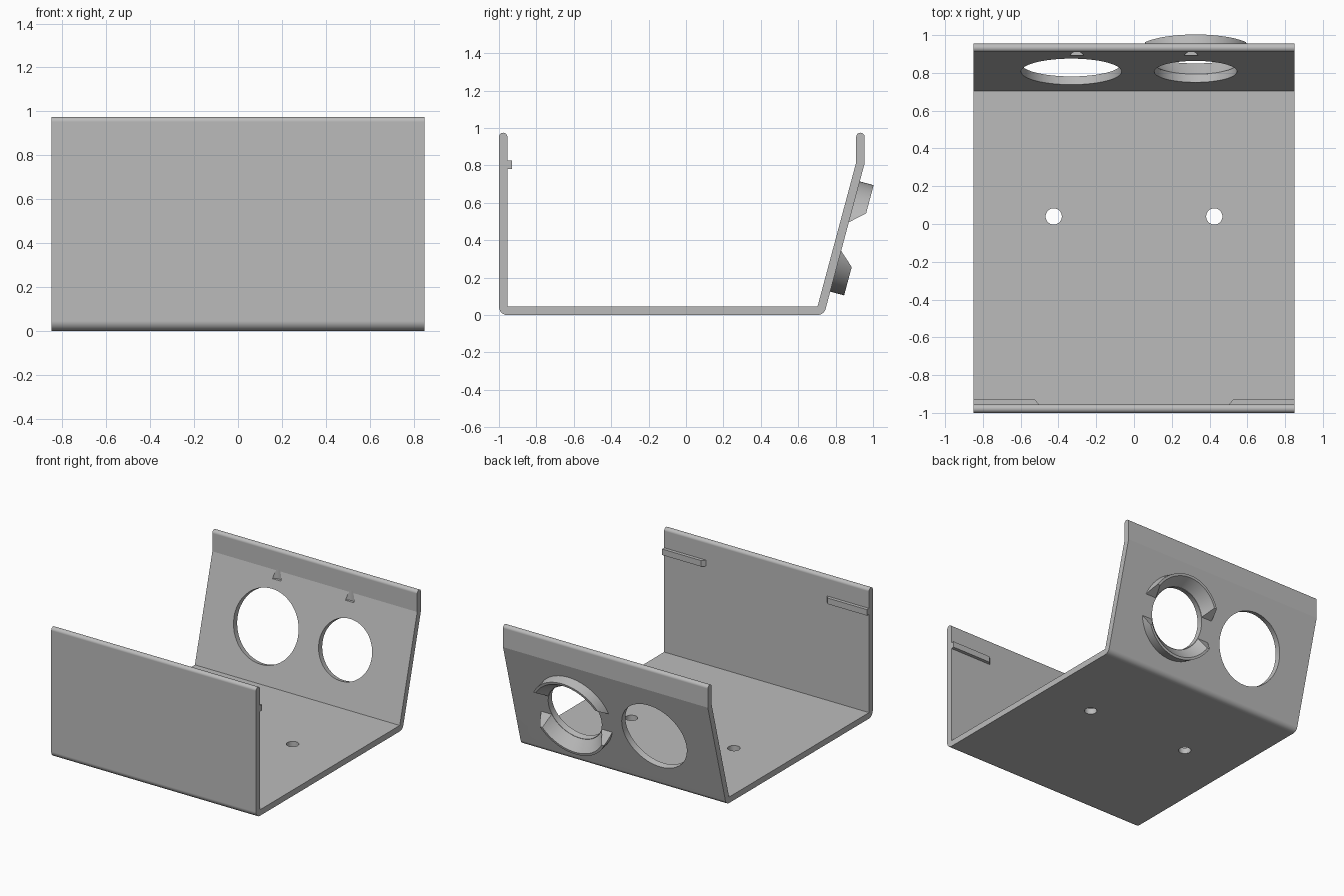
import bpy, bmesh, math
from mathutils import Matrix, Vector

cube = bpy.data.objects.get("Cube")
if cube:
    bpy.data.objects.remove(cube, do_unlink=True)

HALF_W = 0.85          # half width of the bracket
T = 0.045              # sheet thickness
TILT = math.radians(15)
S, C = math.sin(TILT), math.cos(TILT)
TOP = 0.975

grey = bpy.data.materials.new("plain grey")
grey.use_nodes = True
grey.diffuse_color = (0.5, 0.5, 0.5, 1)
grey.node_tree.nodes["Principled BSDF"].inputs["Base Color"].default_value = grey.diffuse_color

# Local frame on the outer face of the sloped panel: Y up the slope, Z outwards
def panel_frame(x):
    m = Matrix(((-1, 0, 0), (0, S, C), (0, C, -S))).transposed().to_4x4()
    m.translation = Vector((x, 0.85, 0.42))
    return m

def make_object(name, bm, matrix=Matrix()):
    bmesh.ops.recalc_face_normals(bm, faces=bm.faces)
    mesh = bpy.data.meshes.new(name)
    bm.to_mesh(mesh)
    bm.free()
    mesh.transform(matrix)
    mesh.materials.append(grey)
    obj = bpy.data.objects.new(name, mesh)
    bpy.context.collection.objects.link(obj)
    return obj

def extrude(name, points, vector, matrix=Matrix()):
    bm = bmesh.new()
    face = bm.faces.new([bm.verts.new(p) for p in points])
    res = bmesh.ops.extrude_face_region(bm, geom=[face])
    verts = [g for g in res["geom"] if isinstance(g, bmesh.types.BMVert)]
    bmesh.ops.translate(bm, verts=verts, vec=vector)
    return make_object(name, bm, matrix)

def cylinder(name, radius, depth, matrix, segments=64):
    bm = bmesh.new()
    bmesh.ops.create_cone(bm, cap_ends=True, segments=segments,
                          radius1=radius, radius2=radius, depth=depth)
    return make_object(name, bm, matrix)

def cut(obj, cutter):
    cutter.hide_render = True
    mod = obj.modifiers.new("cut", 'BOOLEAN')
    mod.operation = 'DIFFERENCE'
    mod.solver = 'EXACT'
    mod.object = cutter
    bpy.context.view_layer.objects.active = obj
    bpy.ops.object.modifier_apply(modifier=mod.name)
    bpy.data.objects.remove(cutter, do_unlink=True)

def arc(cy, cz, r, start, end, n):
    angles = [math.radians(start + (end - start) * i / n) for i in range(n + 1)]
    return [(cy + r * math.cos(a), cz + r * math.sin(a)) for a in angles]

# Bent sheet: one side profile extruded across the width
R = T / 2
foot_y = 0.703
profile = arc(-1 + T, T, T, 180, 270, 8)                   # front lower bend
profile += arc(foot_y, T, T, 270, 345, 7)                  # back lower bend
profile += [(0.955, 0.811)]
profile += arc(0.955 - R, TOP - R, R, 0, 180, 14)          # back top edge
profile += [(0.91, 0.817), (foot_y, T), (-1 + T, T)]
profile += arc(-1 + R, TOP - R, R, 0, 180, 14)             # front top edge
bracket = extrude("bent_sheet", [(-HALF_W, y, z) for y, z in profile], (2 * HALF_W, 0, 0))

# Large openings in the sloped panel
for x, radius in ((-0.332, 0.266), (0.326, 0.219)):
    cut(bracket, cylinder("opening_cutter", radius, 0.3, panel_frame(x)))

for side in (-1, 1):
    # Screw holes in the floor
    cut(bracket, cylinder("screw_cutter", 0.043, 0.3, Matrix.Translation((side * 0.425, 0.04, 0)), 32))
    # Small flat-bottomed pockets above the openings
    cut(bracket, cylinder("pocket_cutter", 0.043, 0.075,
                          Matrix.Translation((side * 0.303, 0.870, 0.7925)), 32))

# Collar with flared inside, around the smaller opening
section = [(0.219, -0.003), (0.305, -0.003), (0.305, 0.077), (0.287, 0.077)]
steps = 72
bm = bmesh.new()
rings = []
for i in range(steps):
    a = math.tau * i / steps
    rings.append([bm.verts.new((r * math.cos(a), r * math.sin(a), h)) for r, h in section])
for i in range(steps):
    a, b = rings[i], rings[(i + 1) % steps]
    for j in range(4):
        k = (j + 1) % 4
        bm.faces.new((a[j], a[k], b[k], b[j]))
collar = make_object("split_collar", bm, panel_frame(0.326))

# Widening slot that splits the collar in two arcs
slot = [(-0.5, -0.07, -0.01), (-0.5, 0.07, -0.01), (-0.5, 0.16, 0.09), (-0.5, -0.16, 0.09)]
cut(collar, extrude("slot_cutter", slot, (1, 0, 0), panel_frame(0.326)))

# Small ribs inside the front wall, one at each end
for side, label in ((-1, "right"), (1, "left")):
    plan = [(HALF_W, -0.957), (HALF_W, -0.93), (0.525, -0.93), (0.5, -0.957)]
    extrude(label + "_rib", [(side * x, y, 0.782) for x, y in plan], (0, 0, 0.045))

# Smooth the round surfaces, keep flats flat
for obj in (bracket, collar):
    bpy.ops.object.select_all(action='DESELECT')
    obj.select_set(True)
    bpy.context.view_layer.objects.active = obj
    bpy.ops.object.shade_smooth_by_angle(angle=math.radians(14))
    mod = obj.modifiers.new("even_normals", 'WEIGHTED_NORMAL')
    mod.keep_sharp = True
